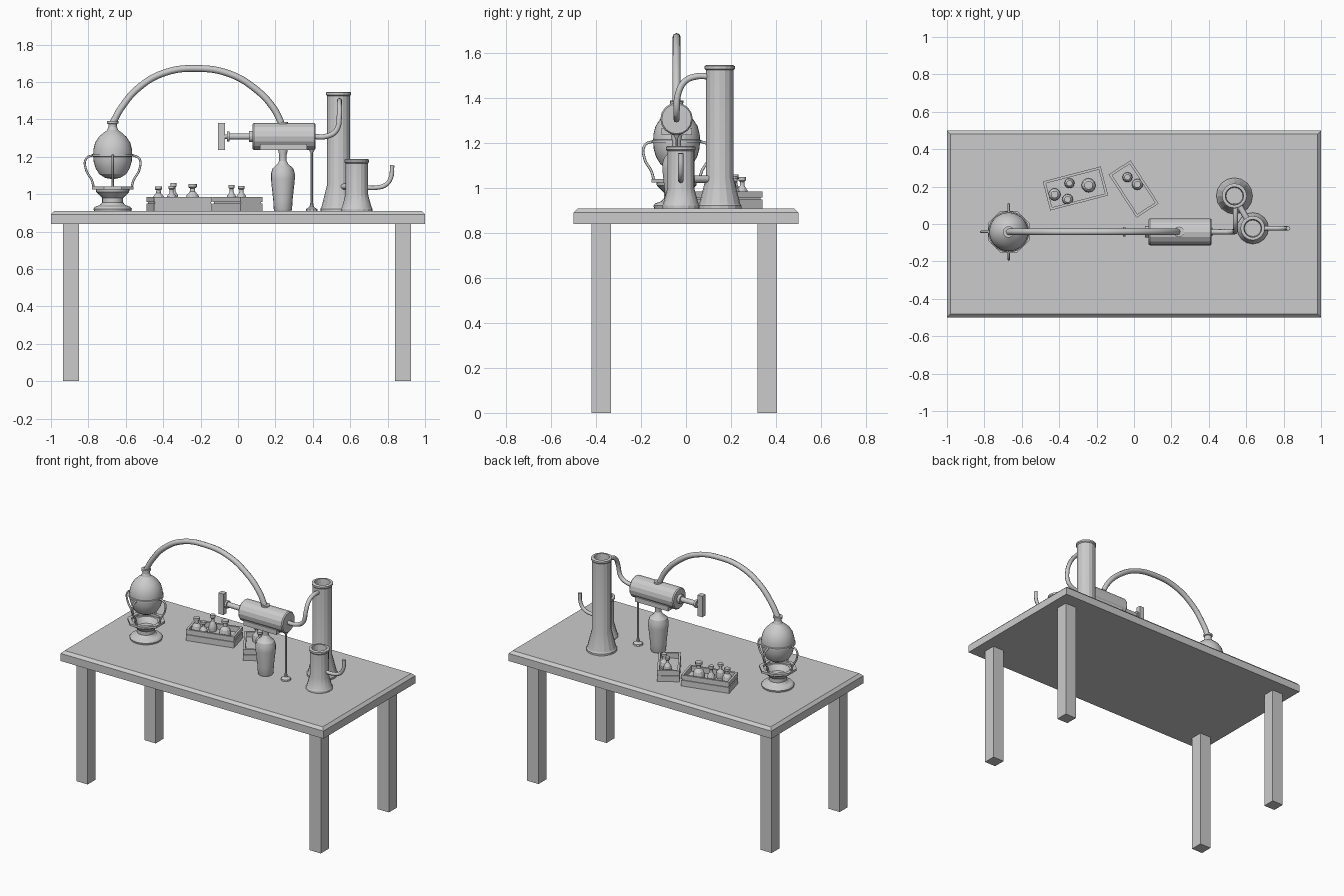
import bpy, bmesh, math
from mathutils import Matrix, Vector

if "Cube" in bpy.data.objects:
    bpy.data.objects.remove(bpy.data.objects["Cube"])


def finish(name, bm, loc=(0, 0, 0), rot=(0, 0, 0)):
    bmesh.ops.remove_doubles(bm, verts=bm.verts, dist=1e-5)
    bmesh.ops.recalc_face_normals(bm, faces=bm.faces)
    me = bpy.data.meshes.new(name)
    bm.to_mesh(me)
    bm.free()
    me.shade_smooth()
    me.set_sharp_from_angle(angle=math.radians(20))
    ob = bpy.data.objects.new(name, me)
    ob.location, ob.rotation_euler = loc, rot
    bpy.context.collection.objects.link(ob)
    return ob


def box_into(bm, lo, hi):
    lo, hi = Vector(lo), Vector(hi)
    m = Matrix.Translation((lo + hi) / 2) @ Matrix.Diagonal((*(hi - lo), 1))
    return bmesh.ops.create_cube(bm, size=1, matrix=m)['verts']


def box(name, lo, hi, loc=(0, 0, 0), rot=(0, 0, 0)):
    bm = bmesh.new()
    box_into(bm, lo, hi)
    return finish(name, bm, loc, rot)


def lathe(name, profile, loc, sides=16, rot=(0, 0, 0)):
    """Spin a (radius, height) profile around the local z axis."""
    bm = bmesh.new()
    vs = [bm.verts.new((r, 0, z)) for r, z in profile]
    es = [bm.edges.new(p) for p in zip(vs, vs[1:])]
    bmesh.ops.spin(bm, geom=vs + es, cent=(0, 0, 0), axis=(0, 0, 1),
                   angle=2 * math.pi, steps=sides, use_merge=True)
    return finish(name, bm, loc, rot)


def tube(name, points, radius):
    cu = bpy.data.curves.new(name, 'CURVE')
    cu.dimensions = '3D'
    cu.bevel_depth, cu.bevel_resolution = radius, 2
    cu.use_fill_caps, cu.resolution_u = True, 6
    sp = cu.splines.new('BEZIER')
    sp.bezier_points.add(len(points) - 1)
    for bp, p in zip(sp.bezier_points, points):
        bp.co = p
        bp.handle_left_type = bp.handle_right_type = 'AUTO'
    ob = bpy.data.objects.new(name, cu)
    bpy.context.collection.objects.link(ob)
    return ob


TOP = 0.91
AXIS_Y = -0.042

# Table top with chamfered upper rim, and legs
bm = bmesh.new()
box_into(bm, (-1, -0.5, 0.84), (1, 0.5, TOP))
rim = [e for e in bm.edges if all(v.co.z > 0.9 for v in e.verts)]
bmesh.ops.bevel(bm, geom=rim, offset=0.018, segments=1, affect='EDGES')
finish("table_top", bm)
for sx, x in (("left", -0.893), ("right", 0.882)):
    for sy, y in (("front", -0.377), ("back", 0.362)):
        box(f"{sy}_{sx}_leg", (x - 0.043, y - 0.043, 0), (x + 0.043, y + 0.043, 0.842))

# Burner stand
FX = -0.67
lathe("burner", [(0, 0), (0.1, 0), (0.103, 0.012), (0.095, 0.022), (0.068, 0.032), (0.056, 0.045),
                 (0.056, 0.07), (0.088, 0.102), (0.09, 0.115), (0.075, 0.115), (0.05, 0.08), (0, 0.075)],
      (FX, AXIS_Y, TOP), 24)
lathe("stand_ring", [(0.095, 0.115), (0.12, 0.115), (0.12, 0.13), (0.095, 0.13), (0.095, 0.115)],
      (FX, AXIS_Y, TOP), 8, (0, 0, math.pi / 8))
for i in range(4):
    c, s = math.cos(i * math.pi / 2), math.sin(i * math.pi / 2)
    tube(f"stand_arm_{i + 1}",
         [(FX + r * c, AXIS_Y + r * s, z) for r, z in
          ((0.1, 1.03), (0.112, 1.075), (0.142, 1.13), (0.142, 1.19), (0.1, 1.21))], 0.006)

# Round flask with seam band and neck
lathe("flask", [(0, 1.08), (0.04, 1.087), (0.072, 1.107), (0.092, 1.14), (0.102, 1.175), (0.104, 1.2),
                (0.11, 1.202), (0.11, 1.214), (0.104, 1.216), (0.103, 1.24), (0.094, 1.275), (0.075, 1.305),
                (0.05, 1.328), (0.03, 1.342), (0.023, 1.36), (0.023, 1.375), (0.03, 1.378),
                (0.03, 1.39), (0, 1.39)], (FX, AXIS_Y, 0), 28)

# Arched tube from flask to condenser
arch = [(-0.67, 1.38), (-0.625, 1.46), (-0.53, 1.57), (-0.39, 1.65), (-0.22, 1.672),
        (-0.05, 1.645), (0.09, 1.565), (0.19, 1.46), (0.24, 1.36)]
tube("arched_tube", [(x, AXIS_Y, z) for x, z in arch], 0.018)

# Horizontal condenser, collar, cradle, plunger and handle
lathe("condenser", [(0, 0.078), (0.066, 0.078), (0.072, 0.085), (0.072, 0.408), (0.066, 0.415), (0, 0.415)],
      (0, AXIS_Y, 1.308), 16, (0, math.pi / 2, 0))
lathe("tube_collar", [(0, 1.36), (0.028, 1.36), (0.028, 1.385), (0, 1.385)], (0.24, AXIS_Y, 0), 12)
box("condenser_cradle", (0.118, AXIS_Y - 0.068, 1.236), (0.37, AXIS_Y + 0.068, 1.268))
lathe("plunger_rod", [(0, -0.08), (0.012, -0.08), (0.012, -0.058), (0.026, -0.058), (0.026, -0.045),
                      (0.017, -0.045), (0.017, 0.06), (0.03, 0.06), (0.03, 0.08), (0, 0.08)],
      (0, AXIS_Y, 1.308), 12, (0, math.pi / 2, 0))
box("plunger_handle", (-0.107, AXIS_Y - 0.018, 1.236), (-0.07, AXIS_Y + 0.018, 1.38))

# Collecting bottle below the condenser
lathe("collecting_bottle", [(0, 0), (0.045, 0), (0.049, 0.01), (0.052, 0.06), (0.064, 0.17), (0.064, 0.2),
                            (0.055, 0.228), (0.03, 0.25), (0.02, 0.268), (0.02, 0.3), (0.026, 0.325),
                            (0.026, 0.34), (0, 0.34)], (0.24, AXIS_Y, TOP), 18)

# Condenser prop rod with foot
lathe("condenser_prop", [(0, 0), (0.032, 0), (0.03, 0.01), (0.012, 0.022), (0.006, 0.05),
                         (0.006, 0.31), (0.014, 0.325), (0.014, 0.345), (0, 0.345)],
      (0.394, AXIS_Y, TOP), 10)

# Tall column and short vessel, both open with flared bases
def vessel(name, loc, r, base, flare, h):
    lathe(name, [(0, 0), (base, 0), (base, 0.012), (base * 0.94, 0.02), (r, flare), (r, h - 0.022),
                 (r + 0.006, h - 0.016), (r + 0.006, h - 0.004), (r, h), (r - 0.012, h),
                 (r - 0.016, h - 0.05), (0, h - 0.05)], loc, 16)


vessel("tall_column", (0.537, 0.15, TOP), 0.061, 0.097, 0.14, 0.637)
vessel("short_vessel", (0.635, -0.023, TOP), 0.06, 0.084, 0.09, 0.277)

# Connecting pipes
tube("column_pipe", [(0.4, AXIS_Y, 1.308), (0.475, AXIS_Y, 1.31), (0.525, AXIS_Y, 1.34),
                     (0.542, -0.035, 1.42), (0.542, -0.005, 1.475), (0.542, 0.045, 1.497),
                     (0.542, 0.11, 1.497)], 0.014)
tube("vessel_pipe", [(0.55, 0.12, 1.04), (0.62, 0.0, 1.04)], 0.016)
tube("vessel_spout", [(0.68, -0.023, 1.035), (0.74, -0.023, 1.035), (0.79, -0.023, 1.05),
                      (0.818, -0.023, 1.09), (0.824, -0.023, 1.155)], 0.012)


# Open trays with a stepped wall
def tray(name, loc, length, width, angle):
    bm = bmesh.new()
    for off, z0, z1 in ((0.0, 0.0, 0.04), (0.006, 0.04, 0.048), (0.0, 0.048, 0.076)):
        x, y = length / 2 - off, width / 2 - off
        if z0 == 0:
            box_into(bm, (-x, -y, 0), (x, y, z1))
            continue
        for s in (-1, 1):
            w = 0.014 - off
            box_into(bm, (-x, min(s * y, s * (y - w)), z0), (x, max(s * y, s * (y - w)), z1))
            box_into(bm, (min(s * x, s * (x - w)), -y + w, z0), (max(s * x, s * (x - w)), y - w, z1))
    me = bpy.data.meshes.new(name)
    bm.to_mesh(me)
    bm.free()
    ob = bpy.data.objects.new(name, me)
    ob.location, ob.rotation_euler = loc, (0, 0, math.radians(angle))
    bpy.context.collection.objects.link(ob)


tray("long_tray", (-0.313, 0.19, TOP), 0.32, 0.16, 14.5)
tray("short_tray", (-0.002, 0.187, TOP), 0.275, 0.14, -57)

# Small vials in the trays
for i, (x, y, r, top) in enumerate([(-0.425, 0.158, 0.033, 1.042), (-0.345, 0.218, 0.027, 1.06),
                                    (-0.355, 0.132, 0.029, 1.045), (-0.243, 0.207, 0.038, 1.055),
                                    (-0.035, 0.25, 0.027, 1.05), (0.018, 0.212, 0.03, 1.045)]):
    h = top - 0.948
    lathe(f"vial_{i + 1}", [(0, 0), (r * 0.9, 0), (r, h * 0.2), (r * 0.85, h * 0.42), (r * 0.38, h * 0.62),
                            (r * 0.36, h * 0.78), (r * 0.6, h * 0.84), (r * 0.6, h), (0, h)],
          (x, y, 0.948), 12)
